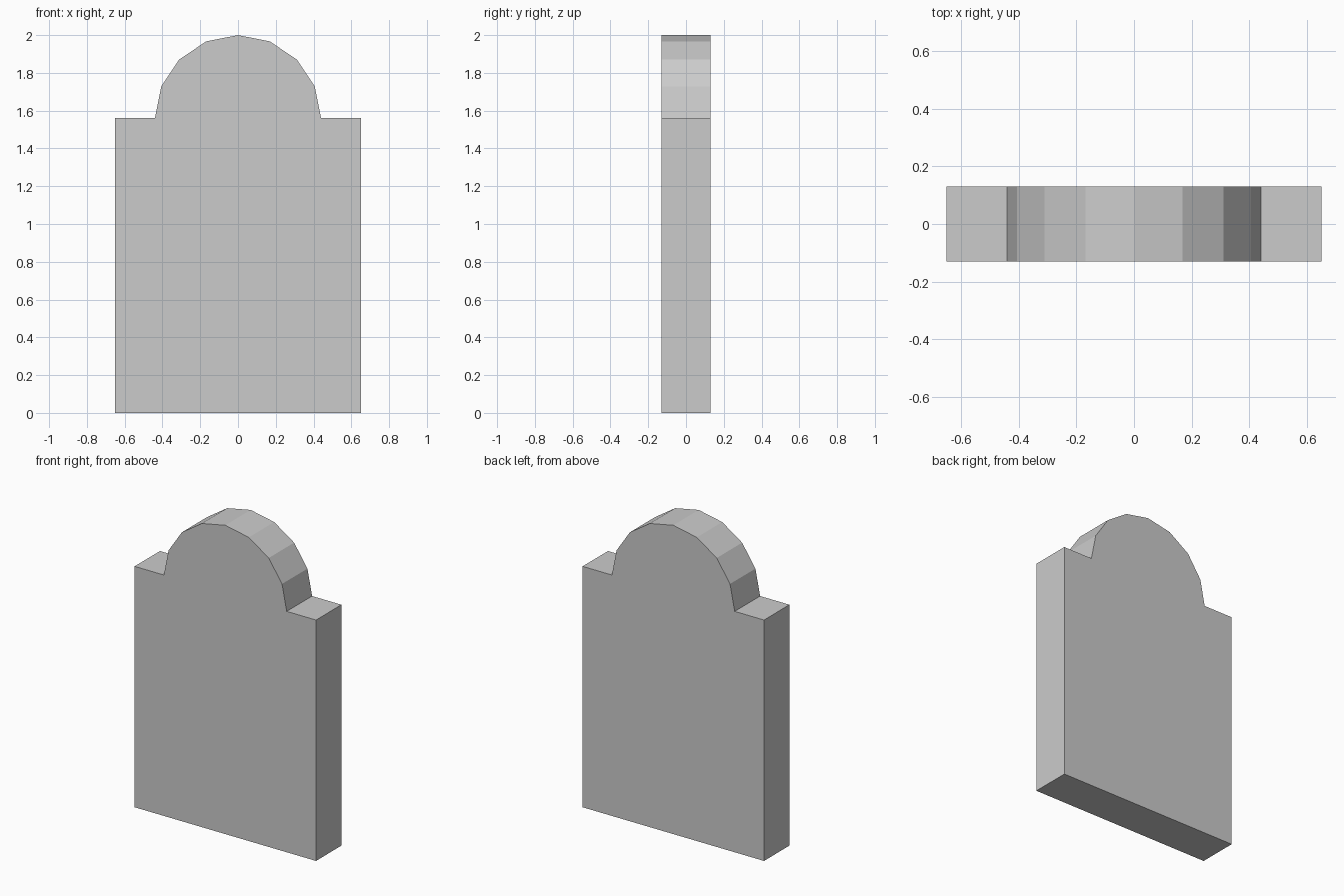
import bpy, bmesh
from math import cos, sin, pi

if "Cube" in bpy.data.objects:
    bpy.data.objects.remove(bpy.data.objects["Cube"])

HALF_W, HALF_D = 0.65, 0.13
SHOULDER_Z, RADIUS, SEGMENTS = 1.56, 0.44, 8

# Front outline: slab with square shoulders and an eight-sided round head
outline = [(-HALF_W, 0), (HALF_W, 0), (HALF_W, SHOULDER_Z)]
for i in range(SEGMENTS + 1):
    a = pi * i / SEGMENTS
    outline.append((RADIUS * cos(a), SHOULDER_Z + RADIUS * sin(a)))
outline.append((-HALF_W, SHOULDER_Z))

# Extrude the outline front to back
bm = bmesh.new()
front = bm.faces.new([bm.verts.new((x, -HALF_D, z)) for x, z in outline])
result = bmesh.ops.extrude_face_region(bm, geom=[front], use_keep_orig=True)
back_verts = [v for v in result["geom"] if isinstance(v, bmesh.types.BMVert)]
bmesh.ops.translate(bm, verts=back_verts, vec=(0, 2 * HALF_D, 0))
bmesh.ops.recalc_face_normals(bm, faces=bm.faces)

mesh = bpy.data.meshes.new("headstone")
bm.to_mesh(mesh)
bm.free()
bpy.context.collection.objects.link(bpy.data.objects.new("headstone", mesh))
